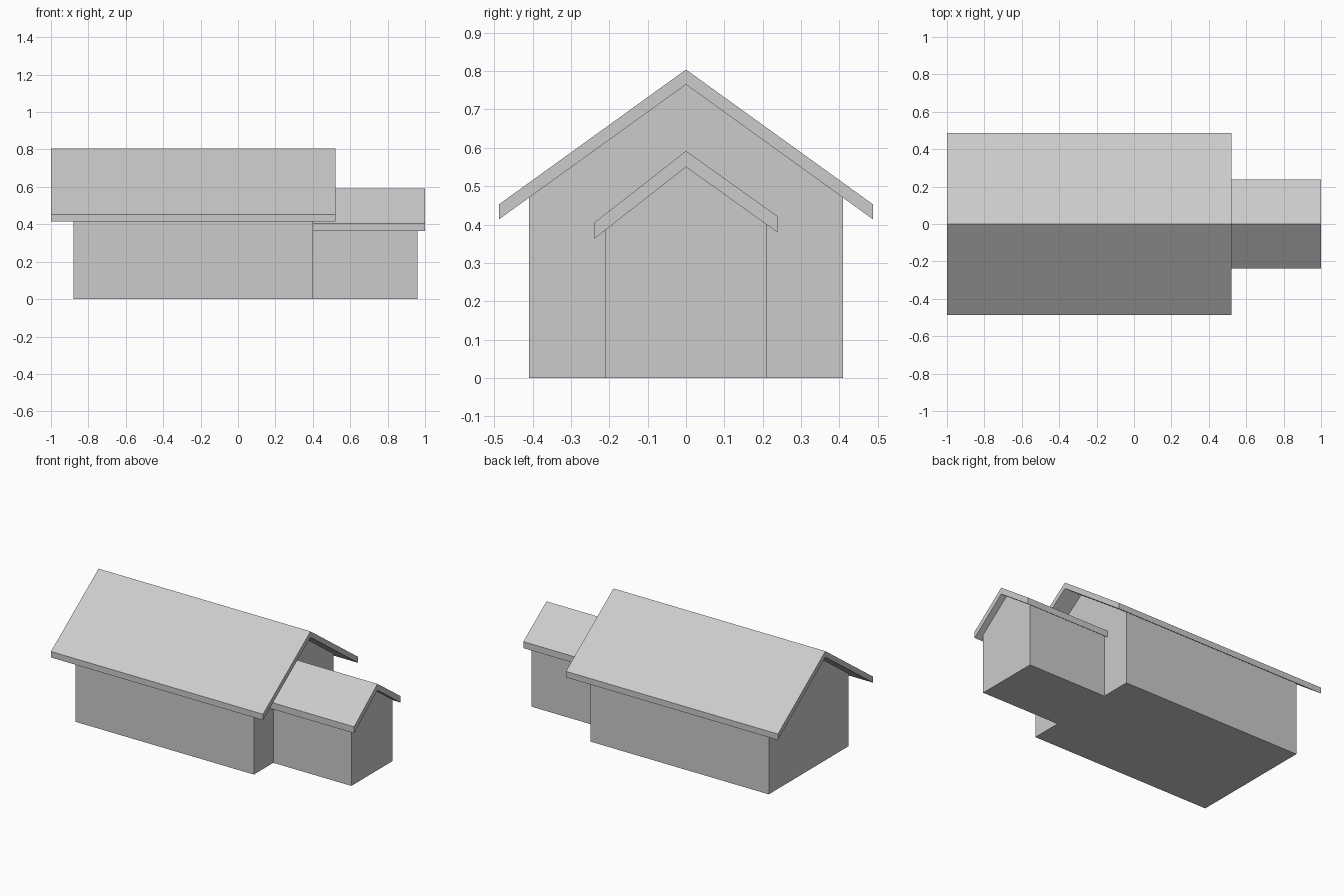
import bpy

if "Cube" in bpy.data.objects:
    bpy.data.objects.remove(bpy.data.objects["Cube"])


def extrude_x(name, profile, x0, x1):
    """Closed prism: a (y, z) profile extruded along x."""
    n = len(profile)
    verts = [(x, y, z) for x in (x0, x1) for y, z in profile]
    faces = [tuple(reversed(range(n))), tuple(range(n, 2 * n))]
    faces += [(i, (i + 1) % n, n + (i + 1) % n, n + i) for i in range(n)]
    mesh = bpy.data.meshes.new(name)
    mesh.from_pydata(verts, [], faces)
    obj = bpy.data.objects.new(name, mesh)
    bpy.context.collection.objects.link(obj)
    return obj


def gabled_block(name, half, wall_x, roof_x, left, ridge, right, thick):
    """Walls with gable ends under a pitched roof slab.
    left, ridge, right are (y, z) points on the underside of the roof."""
    def under(y, eave):
        return ridge[1] + (eave[1] - ridge[1]) * y / eave[0]

    extrude_x(name + "_walls",
              [(-half, 0), (half, 0), (half, under(half, right)),
               ridge, (-half, under(-half, left))], *wall_x)
    lower = [left, ridge, right]
    upper = [(y, z + thick) for y, z in reversed(lower)]
    extrude_x(name + "_roof", lower + upper, *roof_x)


# Main house
gabled_block("house", 0.409, (-0.88, 0.40), (-1.0, 0.52),
             (-0.487, 0.414), (0, 0.765), (0.487, 0.414), 0.039)

# Smaller side wing, with slightly uneven eaves
gabled_block("wing", 0.21, (0.40, 0.96), (0.40, 1.0),
             (-0.239, 0.363), (0, 0.55), (0.238, 0.380), 0.042)
